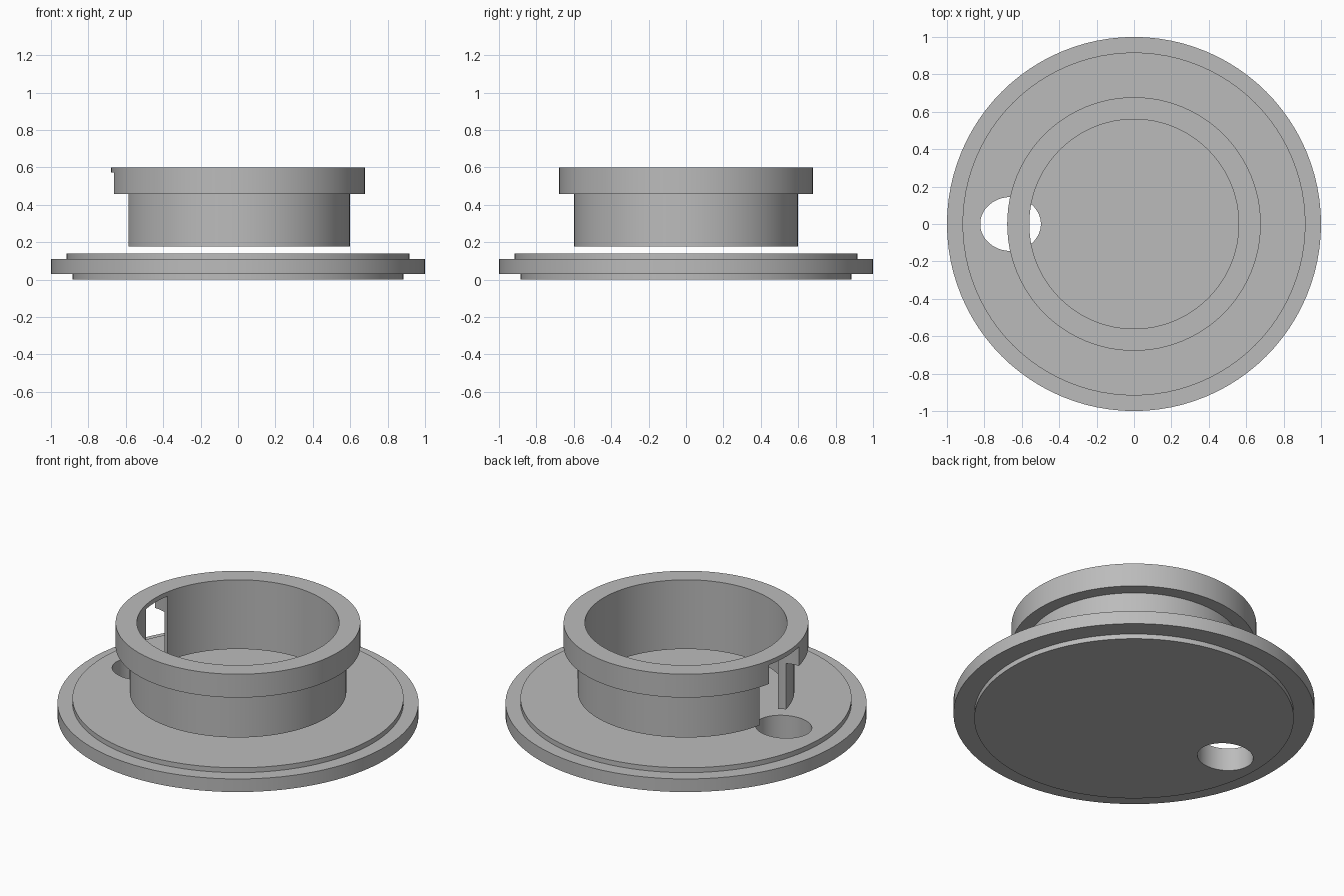
import bpy, math

cube = bpy.data.objects.get("Cube")
if cube:
    bpy.data.objects.remove(cube, do_unlink=True)

SEGMENTS = 96

grey = bpy.data.materials.new("plain grey")
grey.use_nodes = True
colour = (0.5, 0.5, 0.5, 1)
grey.diffuse_color = colour
grey.node_tree.nodes["Principled BSDF"].inputs["Base Color"].default_value = colour


def lathe(name, profile, closed):
    """Spin an (r, z) profile about z; open ends become flat caps."""
    n = len(profile)
    verts = [(r * math.cos(a), r * math.sin(a), z)
             for a in (math.tau * i / SEGMENTS for i in range(SEGMENTS))
             for r, z in profile]
    faces = []
    for i in range(SEGMENTS):
        j = (i + 1) % SEGMENTS
        for k in range(n if closed else n - 1):
            m = (k + 1) % n
            faces.append((i * n + k, j * n + k, j * n + m, i * n + m))
    if not closed:
        faces.append([i * n for i in reversed(range(SEGMENTS))])
        faces.append([i * n + n - 1 for i in range(SEGMENTS)])
    mesh = bpy.data.meshes.new(name)
    mesh.from_pydata(verts, [], faces)
    mesh.materials.append(grey)
    obj = bpy.data.objects.new(name, mesh)
    bpy.context.collection.objects.link(obj)
    return obj


# Stepped base plate
base = lathe("base_plate", [(0.885, 0), (0.885, 0.03), (1, 0.03), (1, 0.11),
                            (0.917, 0.11), (0.917, 0.14)], False)

# Floating collar with an overhanging flange
collar = lathe("collar", [(0.56, 0.177), (0.6, 0.177), (0.6, 0.457),
                          (0.678, 0.457), (0.678, 0.6), (0.56, 0.6)], True)

# Oval cutter: pierces the plate and notches the collar, leaving a thin top lip
cutter = lathe("oval_cutter", [(1, -0.2), (1, 0.573)], False)
cutter.scale = (0.162, 0.144, 1)
cutter.location.x = -0.66
cutter.hide_render = True
bpy.context.view_layer.update()

for obj in (base, collar):
    cut = obj.modifiers.new("oval_cut", "BOOLEAN")
    cut.operation = "DIFFERENCE"
    cut.solver = "EXACT"
    cut.object = cutter
    bpy.ops.object.select_all(action="DESELECT")
    obj.select_set(True)
    bpy.context.view_layer.objects.active = obj
    bpy.ops.object.modifier_apply(modifier=cut.name)
    bpy.ops.object.shade_smooth_by_angle(angle=math.radians(30))

bpy.data.objects.remove(cutter, do_unlink=True)
